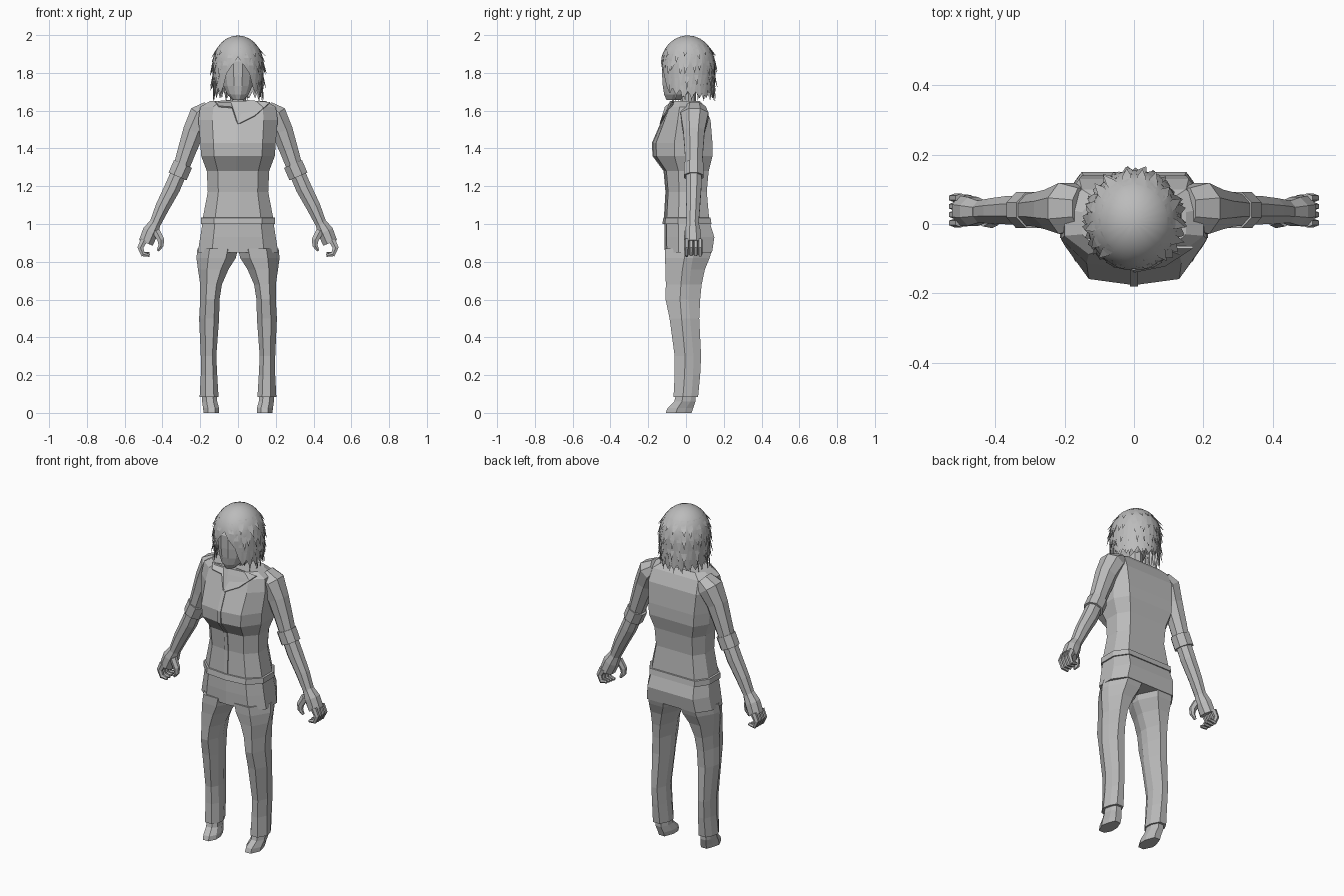
import bpy, bmesh, math, random
from mathutils import Vector

if "Cube" in bpy.data.objects:
    bpy.data.objects.remove(bpy.data.objects["Cube"])

random.seed(4)
grey = bpy.data.materials.new("plain grey")
grey.diffuse_color = (0.5, 0.5, 0.5, 1)
grey.use_nodes = True
grey.node_tree.nodes["Principled BSDF"].inputs["Base Color"].default_value = grey.diffuse_color


def finish(name, bm, mirror=False, smooth=False):
    bmesh.ops.recalc_face_normals(bm, faces=bm.faces[:])
    me = bpy.data.meshes.new(name)
    bm.to_mesh(me)
    bm.free()
    me.materials.append(grey)
    for p in me.polygons:
        p.use_smooth = smooth
    ob = bpy.data.objects.new(name, me)
    bpy.context.collection.objects.link(ob)
    if mirror:
        m = ob.modifiers.new("mirror", 'MIRROR')
        m.use_mirror_merge = False
    return ob


def loft(bm, rings):
    """Skin a list of equal-length point rings and cap both ends."""
    vs = [[bm.verts.new(p) for p in r] for r in rings]
    n = len(vs[0])
    for a, b in zip(vs, vs[1:]):
        for i in range(n):
            j = (i + 1) % n
            bm.faces.new((a[i], a[j], b[j], b[i]))
    bm.faces.new(vs[0])
    bm.faces.new(vs[-1])


def body_ring(z, w, f, b):
    half = [(0, f), (.65 * w, f * .9), (w, f * .35), (w, b * .45), (.75 * w, b), (0, b)]
    pts = half + [(-x, y) for x, y in half[-2:0:-1]]
    return [(x, y, z) for x, y in pts]


def leg_ring(z, x0, x1, f, b):
    w, m = x1 - x0, (f + b) / 2
    pts = [(x0 + .25 * w, f), (x0 + .7 * w, f), (x1, m - .015), (x1 - .01, m + .03),
           (x0 + .7 * w, b), (x0 + .25 * w, b), (x0, m + .015), (x0, m - .03)]
    return [(x, y, z) for x, y in pts]


def tube(bm, path, n=8):
    """Sweep an n-sided ellipse along a path in the xz plane: x, y, z, half width, half depth."""
    rings = []
    for i, (x, y, z, hw, hd) in enumerate(path):
        a, b = path[max(i - 1, 0)], path[min(i + 1, len(path) - 1)]
        d = Vector((b[0] - a[0], 0, b[2] - a[2])).normalized()
        s = Vector((-d.z, 0, d.x))
        c = Vector((x, y, z))
        rings.append([c + s * hw * 1.06 * math.cos(t) + Vector((0, hd * 1.06 * math.sin(t), 0))
                      for t in [(k + .5) * math.tau / n for k in range(n)]])
    loft(bm, rings)


# Shirt with hem
bm = bmesh.new()
loft(bm, [body_ring(*r) for r in [
    (1.0, .197, -.125, .135), (1.033, .197, -.12, .13), (1.034, .186, -.113, .122),
    (1.17, .16, -.105, .11), (1.28, .165, -.115, .12), (1.36, .195, -.174, .14),
    (1.43, .2, -.176, .14), (1.55, .21, -.125, .13), (1.62, .2, -.097, .10),
    (1.65, .15, -.085, .075)]])
finish("shirt", bm)

# Button placket down the shirt front
bm = bmesh.new()
loft(bm, [[(-.011, y - .004, z), (.011, y - .004, z), (.011, y + .01, z), (-.011, y + .01, z)]
          for z, y in [(1.035, -.113), (1.17, -.105), (1.28, -.115), (1.36, -.174),
                       (1.43, -.176), (1.54, -.129)]])
finish("placket", bm)

# Collar flaps
for name, pts in [
    ("right_collar", [(0, -.14, 1.53), (.09, -.122, 1.575), (.17, -.07, 1.645), (.04, -.07, 1.657)]),
    ("left_collar", [(0, -.14, 1.53), (-.03, -.112, 1.62), (-.1, -.1, 1.625),
                     (-.12, -.07, 1.65), (-.04, -.07, 1.657)])]:
    bm = bmesh.new()
    bm.faces.new([bm.verts.new(p) for p in pts])
    ob = finish(name, bm)
    ob.modifiers.new("thickness", 'SOLIDIFY').thickness = .008

# Trouser hips
bm = bmesh.new()
loft(bm, [body_ring(*r) for r in [(1.02, .186, -.113, .122), (.93, .2, -.115, .15),
                                  (.85, .213, -.112, .138)]])
finish("trouser_hips", bm)

# Trouser legs
bm = bmesh.new()
loft(bm, [leg_ring(*r) for r in [
    (.87, .0, .215, -.112, .14), (.82, .012, .22, -.112, .125), (.76, .05, .212, -.108, .1),
    (.68, .085, .2, -.107, .083), (.6, .098, .2, -.108, .075), (.5, .1, .206, -.087, .07),
    (.3, .115, .197, -.06, .08), (.2, .11, .197, -.06, .075), (.085, .103, .203, -.066, .064)]])
finish("trouser_leg", bm, True)

# Shoes
bm = bmesh.new()
loft(bm, [leg_ring(*r) for r in [(.11, .115, .19, -.05, .05), (.06, .11, .19, -.062, .05),
                                 (.025, .1, .185, -.098, .038), (0, .1, .182, -.107, .03)]])
finish("shoe", bm, True)

# Sleeve, rolled cuff and forearm
bm = bmesh.new()
tube(bm, [(.15, .045, 1.61, .045, .06), (.195, .045, 1.575, .066, .075), (.235, .042, 1.49, .058, .058),
          (.27, .042, 1.39, .05, .05), (.305, .04, 1.285, .042, .045)])
finish("sleeve", bm, True)
bm = bmesh.new()
tube(bm, [(.291, .04, 1.318, .053, .053), (.32, .04, 1.252, .053, .053)])
finish("rolled_cuff", bm, True)
bm = bmesh.new()
tube(bm, [(.305, .04, 1.29, .042, .042), (.348, .04, 1.19, .043, .042), (.4, .038, 1.09, .038, .037),
          (.44, .035, 1.0, .03, .033)])
finish("forearm", bm, True)

# Hand with curled fingers and thumb
bm = bmesh.new()
tube(bm, [(.438, .035, 1.005, .031, .032), (.463, .036, .96, .043, .042), (.488, .038, .9, .04, .045)])
for k in range(4):
    y = .003 + k * .024
    tube(bm, [(.497, y, .915, .02, .012), (.517, y, .875, .017, .012),
              (.503, y, .84, .014, .011), (.468, y, .833 + .004 * k, .008, .008)], 6)
tube(bm, [(.435, .012, .965, .022, .018), (.408, .005, .915, .02, .016),
          (.408, .005, .885, .015, .013), (.425, .008, .858, .007, .008)], 6)
finish("hand", bm, True)

# Neck and head
bm = bmesh.new()
loft(bm, [[(.042 * math.cos(t), .012 + .042 * math.sin(t), z)
           for t in [k * math.tau / 8 for k in range(8)]] for z in (1.58, 1.74)])
finish("neck", bm)
bm = bmesh.new()
rows = [(1.657, .028, -.105, -.03), (1.685, .058, -.118, .02), (1.73, .079, -.126, .06),
        (1.785, .088, -.13, .09), (1.86, .09, -.13, .1), (1.93, .07, -.09, .08)]
loft(bm, [[(w * math.cos(t), (f + b) / 2 + (b - f) / 2 * math.sin(t), z)
           for t in [(k + .5) * math.tau / 12 for k in range(12)]] for z, w, f, b in rows])
finish("head", bm)

# Hair cap: a dome that drops straight below its equator, with a pointed lower edge
CZ, RX, RY, RZ = 1.84, .136, .145, .158


def hair_point(a, z, grow=1.0):
    """Point on the hair surface; a is the angle from the front."""
    r = math.sqrt(max(0, 1 - ((z - CZ) / RZ) ** 2)) if z > CZ else 1 - .35 * (CZ - z)
    r *= grow
    return Vector((RX * r * math.sin(a), .01 - RY * r * math.cos(a), z))


def hem_height(a):
    a = abs(a)
    return 1.885 - a * .19 if a < .62 else 1.73 - .03 * min(1, a - .62)


bm = bmesh.new()
N, M = 40, 9
top = bm.verts.new((0, .01, CZ + RZ))
cols = []
for i in range(N):
    a = (i - N / 2) * math.tau / N
    zl = hem_height(a) - (.035 if i % 2 and abs(a) > .62 else 0)
    cols.append([])
    for j in range(1, M + 1):
        t = j / M
        z = zl + (CZ + RZ - zl) * math.cos(t * math.pi / 2) ** .9 if j < M else zl
        cols[-1].append(bm.verts.new(hair_point(a, z)))
for i in range(N):
    p, q = cols[i], cols[(i + 1) % N]
    bm.faces.new((top, p[0], q[0]))
    for j in range(M - 1):
        bm.faces.new((p[j], p[j + 1], q[j + 1], q[j]))
finish("hair_cap", bm, smooth=True)

# Hair strands: thin pyramids in layers, root on the cap and tip hanging free
bm = bmesh.new()


def strand(a, z0, z1, width, g1, turn=0.0):
    root = [hair_point(a - width, z0, 1.0), hair_point(a + width, z0, 1.0),
            hair_point(a, z0 - .01, .93)]
    zm = (z0 + z1) / 2
    mid = [hair_point(a - width * .8 + turn / 2, zm, 1.02), hair_point(a + width * .8 + turn / 2, zm, 1.02),
           hair_point(a + turn / 2, zm, .94)]
    tip = hair_point(a + turn, z1, g1)
    r, m, t = [bm.verts.new(p) for p in root], [bm.verts.new(p) for p in mid], bm.verts.new(tip)
    for i in range(3):
        j = (i + 1) % 3
        bm.faces.new((r[i], r[j], m[j], m[i]))
        bm.faces.new((m[i], m[j], t))
    bm.faces.new(r)


# layers: count, first angle, root height, tip height, half width, tip spread
for count, a0, z0, z1, w, g in [(26, 1.1, 1.81, 1.655, .09, 1.03), (24, .85, 1.85, 1.71, .1, 1.1),
                                (20, .75, 1.9, 1.79, .11, 1.09), (14, .6, 1.95, 1.87, .14, 1.1)]:
    for k in range(count):
        a = a0 + (math.tau - 2 * a0) * (k + .5) / count + random.uniform(-.04, .04)
        strand(a, z0, z1 + random.uniform(-.018, .025), w, g + random.uniform(-.04, .06),
               random.uniform(-.12, .12))
# Fringe swept to both sides of the face
for s in (-1, 1):
    for a, z0, z1, turn in [(.22, 1.93, 1.83, .22), (.42, 1.9, 1.78, .2), (.62, 1.88, 1.72, .08),
                            (.82, 1.86, 1.69, .05)]:
        strand(s * a, z0, z1, .13, 1.03, s * turn)
finish("hair_strands", bm)
